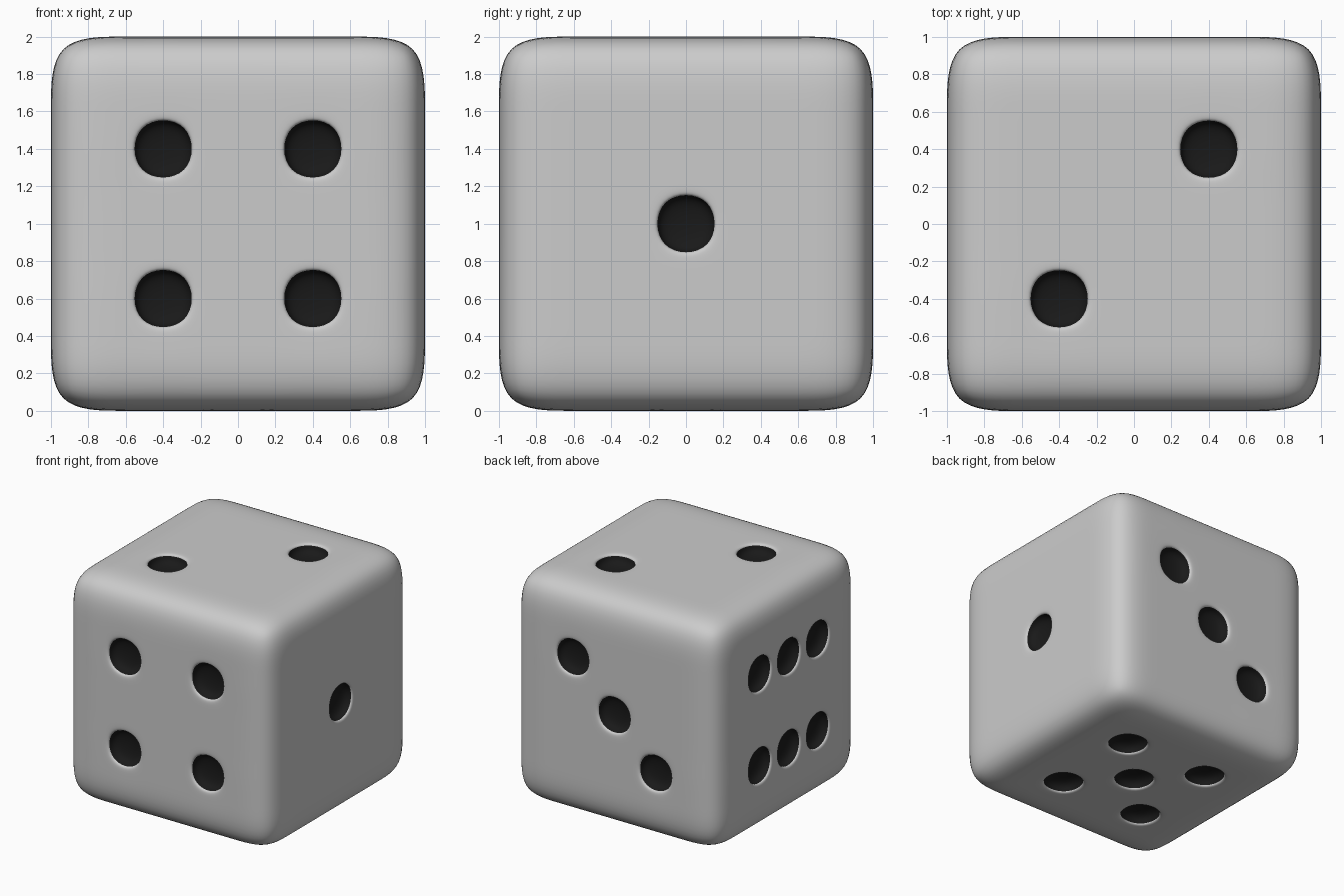
import bpy, bmesh
from mathutils import Vector

if "Cube" in bpy.data.objects:
    bpy.data.objects.remove(bpy.data.objects["Cube"])

CELL = 0.4      # the cube is a 5 x 5 grid of cells per side
INSET = 0.04
DEPTH = 0.1

# Pip layouts in cell steps on each side of the cube
diagonal = [(-1, -1), (1, 1)]
corners = [(a, b) for a in (-1, 1) for b in (-1, 1)]
pips = []
pips += [(0, 0, 2.5)] and [(a, b, 2.5) for a, b in diagonal]               # top: 2
pips += [(a, b, -2.5) for a, b in corners + [(0, 0)]]                      # bottom: 5
pips += [(a, -2.5, b) for a, b in corners]                                 # front: 4
pips += [(a, 2.5, b) for a, b in diagonal + [(0, 0)]]                      # back: 3
pips += [(2.5, 0, 0)]                                                      # right: 1
pips += [(-2.5, a, b) for a in (-1, 0, 1) for b in (-1, 1)]                # left: 6
pips = [Vector(p) * CELL for p in pips]

# Gridded cube
bm = bmesh.new()
bmesh.ops.create_cube(bm, size=2)
bmesh.ops.subdivide_edges(bm, edges=bm.edges[:], cuts=4, use_grid_fill=True)
bm.normal_update()

# Pips: inset each chosen cell, then push it in
cells = [f for f in bm.faces
         if any((f.calc_center_median() - p).length < 0.05 for p in pips)]
bmesh.ops.inset_individual(bm, faces=cells, thickness=INSET, use_even_offset=True)
walls = bmesh.ops.inset_individual(bm, faces=cells, thickness=0.0)["faces"]
for f in cells:
    n = f.normal.copy()
    for v in f.verts:
        v.co -= n * DEPTH
for f in list(walls) + cells:
    f.material_index = 1
for f in bm.faces:
    f.smooth = True
bmesh.ops.translate(bm, verts=bm.verts[:], vec=(0, 0, 1))

mesh = bpy.data.meshes.new("die")
bm.to_mesh(mesh)
bm.free()

# Grey body and black pips
for name, c in (("body_grey", 0.8), ("pip_black", 0.01)):
    mat = bpy.data.materials.new(name)
    mat.diffuse_color = (c, c, c, 1)
    mat.use_nodes = True
    mat.node_tree.nodes["Principled BSDF"].inputs["Base Color"].default_value = mat.diffuse_color
    mesh.materials.append(mat)

die = bpy.data.objects.new("die", mesh)
bpy.context.collection.objects.link(die)

# Rounding of edges and pips
sub = die.modifiers.new("rounding", "SUBSURF")
sub.levels = sub.render_levels = 3
